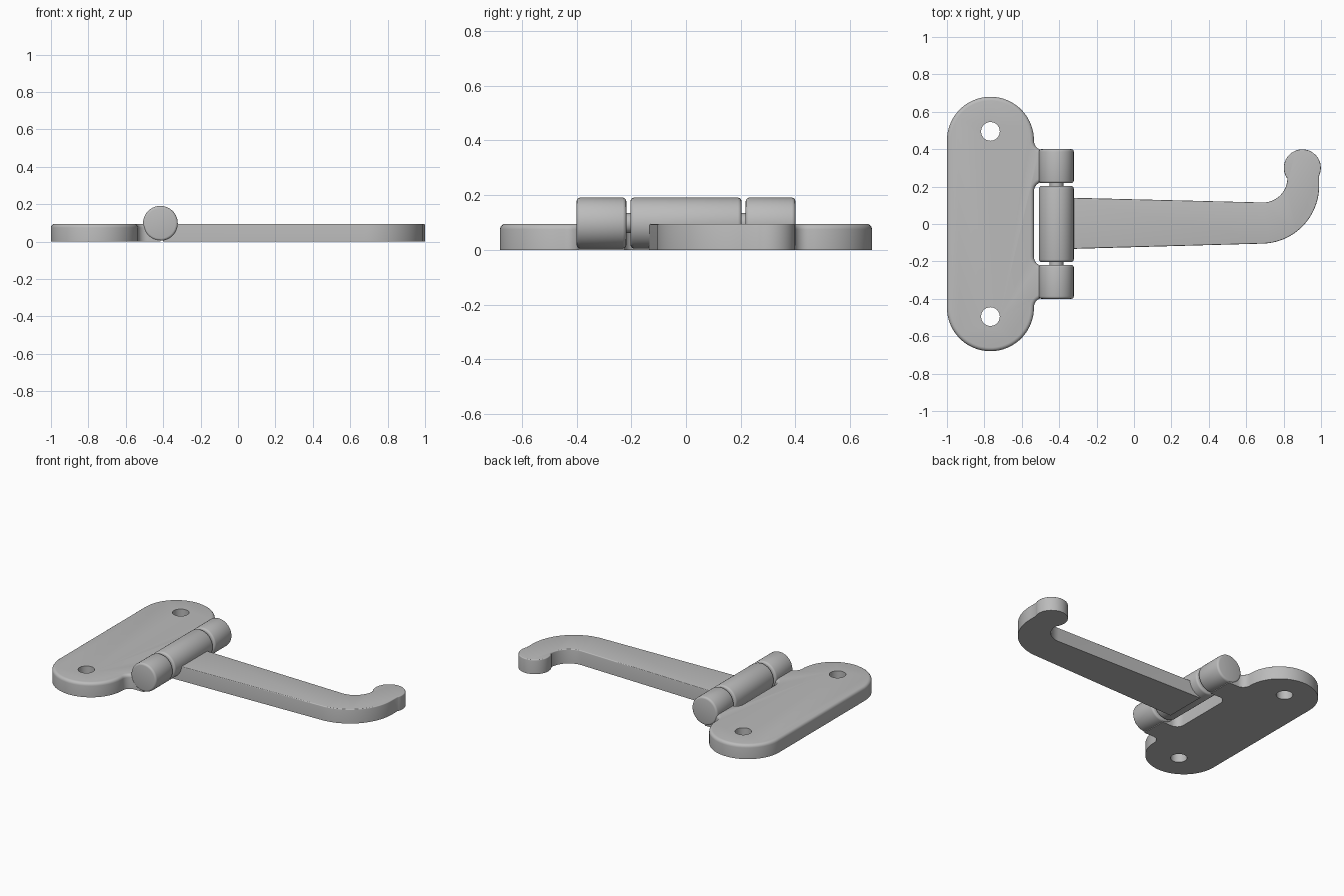
import bpy, bmesh, math
from mathutils import Matrix

cube = bpy.data.objects.get("Cube")
if cube:
    bpy.data.objects.remove(cube)

# One plain grey metal for everything
metal = bpy.data.materials.new("grey_metal")
metal.use_nodes = True
GREY = (0.5, 0.5, 0.5, 1)
metal.diffuse_color = GREY
metal.node_tree.nodes["Principled BSDF"].inputs["Base Color"].default_value = GREY

THICK = 0.095
PIN_X, PIN_Z = -0.415, 0.098


def arc(cx, cy, r, a0, a1, n):
    angles = [math.radians(a0 + (a1 - a0) * i / n) for i in range(n + 1)]
    return [(cx + r * math.cos(a), cy + r * math.sin(a)) for a in angles]


def finish(name, bm):
    bmesh.ops.recalc_face_normals(bm, faces=bm.faces)
    mesh = bpy.data.meshes.new(name)
    bm.to_mesh(mesh)
    bm.free()
    mesh.materials.append(metal)
    obj = bpy.data.objects.new(name, mesh)
    bpy.context.collection.objects.link(obj)
    return obj


def smooth(obj):
    bpy.ops.object.select_all(action='DESELECT')
    obj.select_set(True)
    bpy.context.view_layer.objects.active = obj
    bpy.ops.object.shade_smooth_by_angle(angle=math.radians(35))


def slab(name, outline):
    """Extrude a flat outline and round its top rim only."""
    bm = bmesh.new()
    base = bm.faces.new([bm.verts.new((x, y, 0)) for x, y in outline])
    ext = bmesh.ops.extrude_face_region(bm, geom=[base], use_keep_orig=True)
    top = [g for g in ext["geom"] if isinstance(g, bmesh.types.BMVert)]
    bmesh.ops.translate(bm, verts=top, vec=(0, 0, THICK))
    bmesh.ops.recalc_face_normals(bm, faces=bm.faces)
    rim = [e for e in bm.edges if all(v.co.z > THICK / 2 for v in e.verts)]
    bmesh.ops.bevel(bm, geom=rim, offset=0.02, segments=4, profile=0.5,
                    affect='EDGES', clamp_overlap=True)
    return finish(name, bm)


def rod(name, r, y0, y1, round_ends=0.0):
    """Cylinder along the hinge axis with rounded end rims."""
    bm = bmesh.new()
    mat = (Matrix.Translation((PIN_X, (y0 + y1) / 2, PIN_Z))
           @ Matrix.Rotation(math.pi / 2, 4, 'X'))
    bmesh.ops.create_cone(bm, cap_ends=True, segments=64, radius1=r, radius2=r,
                          depth=y1 - y0, matrix=mat)
    if round_ends:
        rims = [e for e in bm.edges if abs(e.verts[0].co.y - e.verts[1].co.y) < 1e-5]
        bmesh.ops.bevel(bm, geom=rims, offset=round_ends, segments=3,
                        profile=0.5, affect='EDGES')
    obj = finish(name, bm)
    smooth(obj)
    return obj


# Mounting plate: rounded ends plus two filleted tabs reaching the knuckles
half = (arc(-0.485, 0.175, 0.05, 180, 90, 8)
        + [(PIN_X, 0.225), (PIN_X, 0.395)]
        + arc(-0.485, 0.445, 0.05, 270, 180, 8)
        + arc(-0.7675, 0.4475, 0.2325, 5, 180, 36))
plate = slab("mounting_plate", half + [(x, -y) for x, y in reversed(half)])

# Screw holes
for side, y in (("back", 0.495), ("front", -0.495)):
    bm = bmesh.new()
    bmesh.ops.create_cone(bm, cap_ends=True, segments=40, radius1=0.05, radius2=0.05,
                          depth=0.4, matrix=Matrix.Translation((-0.7675, y, 0.05)))
    cutter = finish(side + "_hole_cutter", bm)
    cutter.hide_render = True
    cutter.hide_set(True)
    cut = plate.modifiers.new(side + "_hole", 'BOOLEAN')
    cut.operation = 'DIFFERENCE'
    cut.solver = 'EXACT'
    cut.object = cutter
    bpy.context.view_layer.objects.active = plate
    bpy.ops.object.modifier_apply(modifier=cut.name)
    bpy.data.objects.remove(cutter)
smooth(plate)

# Hinge knuckles and pin
rod("front_knuckle", 0.093, -0.4, -0.218, 0.013)
rod("middle_knuckle", 0.093, -0.203, 0.203, 0.013)
rod("back_knuckle", 0.093, 0.218, 0.4, 0.013)
rod("hinge_pin", 0.037, -0.38, 0.38)

# Tapered arm ending in a hook with a round tip
arm = slab("hook_arm",
           [(-0.4, -0.135)]
           + arc(0.68, 0.205, 0.31, -90, 0, 24)
           + arc(0.9, 0.3, 0.099, -25, 212, 36)
           + arc(0.69, 0.245, 0.13, 0, -90, 14)
           + [(-0.4, 0.142)])
smooth(arm)
